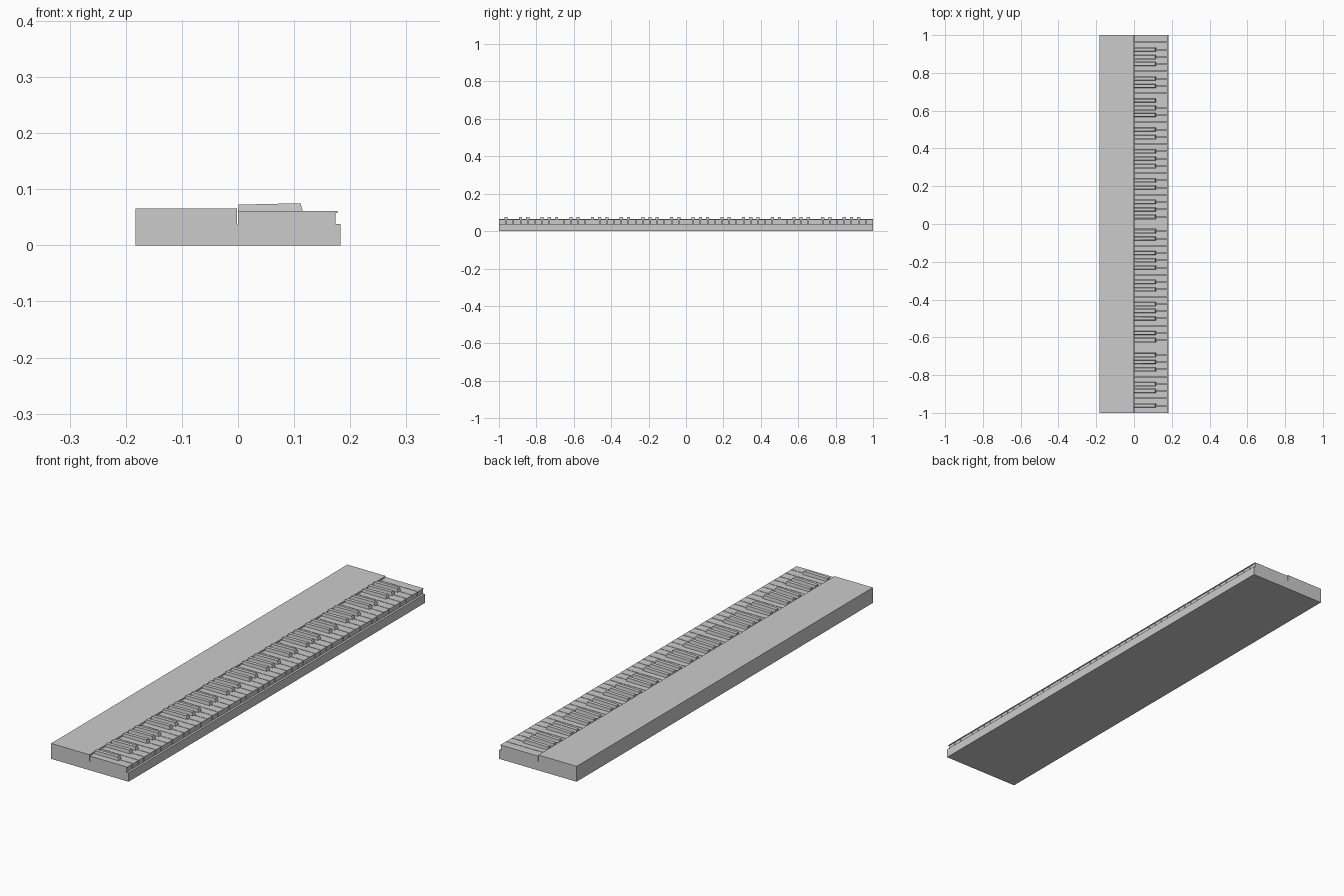
import bpy, bmesh

if "Cube" in bpy.data.objects:
    bpy.data.objects.remove(bpy.data.objects["Cube"])

N = 52                 # white keys
PITCH = 2.0 / N
GAP = 0.0012           # half the gap between white keys
NOTCH = 0.0108         # half width of the cutout for a black key
NOTCH_X = 0.1165       # where the cutout ends


def loft(name, lower, upper):
    """Closed solid between two matching outlines."""
    bm = bmesh.new()
    a = [bm.verts.new(p) for p in lower]
    b = [bm.verts.new(p) for p in upper]
    n = len(a)
    bm.faces.new(a[::-1])
    bm.faces.new(b)
    for i in range(n):
        j = (i + 1) % n
        bm.faces.new((a[i], a[j], b[j], b[i]))
    bmesh.ops.recalc_face_normals(bm, faces=bm.faces[:])
    mesh = bpy.data.meshes.new(name)
    bm.to_mesh(mesh)
    bm.free()
    ob = bpy.data.objects.new(name, mesh)
    bpy.context.collection.objects.link(ob)
    return ob


def has_black(i):
    """Is there a black key on the boundary below white key i (key 0 is A)?"""
    return 0 < i < N - 1 and i % 7 not in (2, 5)


# Case: stepped profile running the full length
case = [(-0.183, 0), (0.183, 0), (0.183, 0.038), (-0.002, 0.038),
        (-0.002, 0.066), (-0.183, 0.066)]
loft("case", [(x, -1, z) for x, z in case], [(x, 1, z) for x, z in case])

# White keys, notched where black keys sit, with a thin front lip
for i in range(N):
    edge0, edge1 = -1 + i * PITCH, -1 + (i + 1) * PITCH
    y0 = edge0 + (GAP if i else 0)
    y1 = edge1 - (GAP if i < N - 1 else 0)
    outline = []
    if has_black(i):
        yn = edge0 + NOTCH
        outline += [(0, yn), (NOTCH_X, yn), (NOTCH_X, y0)]
    else:
        outline += [(0, y0)]
    outline += [(0.174, y0), (0.174, y1)]
    if has_black(i + 1):
        yn = edge1 - NOTCH
        outline += [(NOTCH_X, y1), (NOTCH_X, yn), (0, yn)]
    else:
        outline += [(0, y1)]
    loft(f"white_key_{i + 1}", [(x, y, 0.038) for x, y in outline],
         [(x, y, 0.061) for x, y in outline])
    lip = [(0.174, 0.0575), (0.177, 0.058), (0.177, 0.061), (0.174, 0.061)]
    loft(f"white_key_lip_{i + 1}", [(x, y0, z) for x, z in lip],
         [(x, y1, z) for x, z in lip])

# Black keys: sloped front, tapered sides, top rising slightly to the front
for i in range(1, N):
    if not has_black(i):
        continue
    y = -1 + i * PITCH
    w, t = 0.0096, 0.008
    base = [(0, y - w, 0.038), (0.1155, y - w, 0.038),
            (0.1155, y + w, 0.038), (0, y + w, 0.038)]
    mid = [(px, py, 0.061) for px, py, _ in base]
    top = [(0.001, y - t, 0.0725), (0.111, y - t, 0.075),
           (0.111, y + t, 0.075), (0.001, y + t, 0.0725)]
    loft(f"black_key_base_{i}", base, mid)
    loft(f"black_key_{i}", mid, top)
